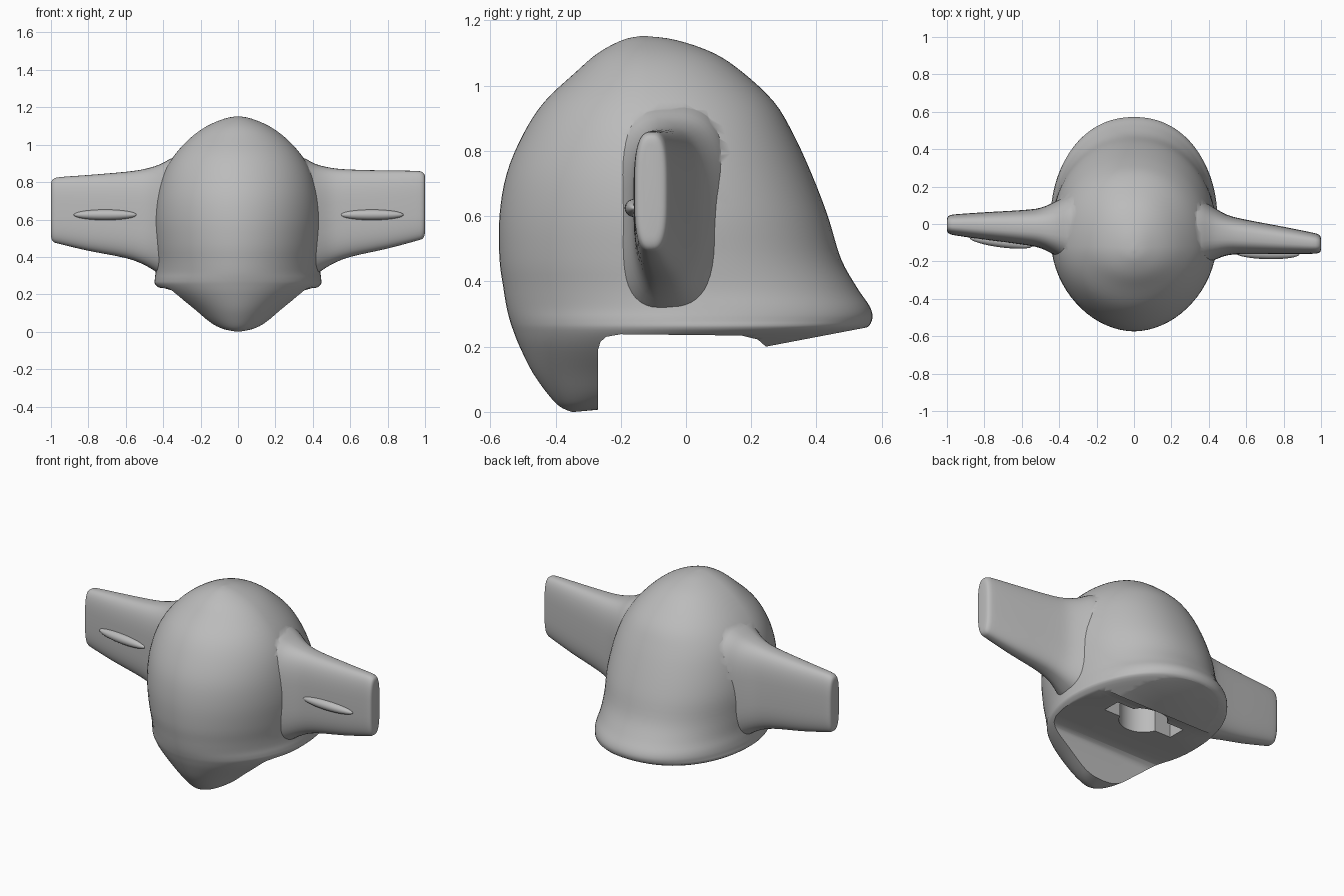
import bpy
import bmesh
import math
from mathutils import Vector

default = bpy.data.objects.get("Cube")
if default:
    bpy.data.objects.remove(default)

grey = bpy.data.materials.new("plain grey")
grey.use_nodes = True
grey.diffuse_color = (0.5, 0.5, 0.5, 1)
grey.node_tree.nodes["Principled BSDF"].inputs["Base Color"].default_value = grey.diffuse_color


def finish(name, bm):
    bmesh.ops.recalc_face_normals(bm, faces=bm.faces)
    mesh = bpy.data.meshes.new(name)
    bm.to_mesh(mesh)
    bm.free()
    mesh.materials.append(grey)
    obj = bpy.data.objects.new(name, mesh)
    bpy.context.collection.objects.link(obj)
    return obj


def loft(name, rings):
    """Skin a stack of closed rings and cap both ends."""
    bm = bmesh.new()
    loops = [[bm.verts.new(p) for p in ring] for ring in rings]
    for low, high in zip(loops, loops[1:]):
        n = len(low)
        for i in range(n):
            j = (i + 1) % n
            bm.faces.new((low[i], low[j], high[j], high[i]))
    bm.faces.new(loops[0])
    bm.faces.new(loops[-1])
    return finish(name, bm)


def smooth_rows(rows, steps):
    """Catmull-Rom interpolation through the section rows."""
    pts = [Vector(r) for r in rows]
    out = []
    for i in range(len(pts) - 1):
        b, c = pts[i], pts[i + 1]
        a, d = pts[max(i - 1, 0)], pts[min(i + 2, len(pts) - 1)]
        for s in range(steps):
            t = s / steps
            out.append(b + t * (c - a) / 2
                       + t * t * (a - 2.5 * b + 2 * c - d / 2)
                       + t ** 3 * (1.5 * (b - c) + (d - a) / 2))
    return out + [pts[-1]]


def power(value, n):
    return math.copysign(abs(value) ** (2 / n), value)


def boolean(target, tool, operation):
    mod = target.modifiers.new(operation.lower(), 'BOOLEAN')
    mod.object = tool
    mod.operation = operation
    mod.solver = 'EXACT'
    bpy.context.view_layer.objects.active = target
    bpy.ops.object.modifier_apply(modifier=mod.name)
    bpy.data.objects.remove(tool)


def smooth(obj, degrees):
    bpy.ops.object.select_all(action='DESELECT')
    obj.select_set(True)
    bpy.context.view_layer.objects.active = obj
    bpy.ops.object.shade_smooth_by_angle(angle=math.radians(degrees))


# Shell sections: height, half width, front, widest point, back
shell_rows = [
    (0, .005, -.35, -.345, -.34),
    (.015, .08, -.385, -.3, -.2),
    (.05, .15, -.42, -.24, 0),
    (.12, .25, -.47, -.16, .2),
    (.2, .37, -.51, -.08, .42),
    (.25, .44, -.53, 0, .54),
    (.28, .445, -.54, 0, .57),
    (.32, .44, -.55, 0, .565),
    (.38, .435, -.56, -.03, .525),
    (.47, .44, -.572, -.06, .475),
    (.6, .445, -.572, -.08, .435),
    (.73, .43, -.55, -.1, .385),
    (.85, .395, -.5, -.11, .33),
    (.95, .335, -.435, -.12, .27),
    (1.04, .25, -.34, -.12, .175),
    (1.1, .165, -.27, -.12, .085),
    (1.14, .07, -.195, -.125, -.03),
    (1.152, .005, -.14, -.13, -.12),
]


def shell_ring(row, count=72):
    z, half, front, middle, back = row
    ring = []
    for i in range(count):
        a = math.tau * i / count
        c, s = math.cos(a), math.sin(a)
        n = 2.15 if s > 0 else 1.92     # rounder rear, faint ridge in front
        reach = back - middle if s > 0 else middle - front
        ring.append((half * power(c, n), middle + reach * power(s, n), z))
    return ring


shell = loft("helmet_shell", [shell_ring(r) for r in smooth_rows(shell_rows, 4)])

# Side fin sections: distance out, half thickness, bottom, top
fin_rows = [
    (.3, .2, .24, .95),
    (.36, .18, .28, .925),
    (.42, .145, .31, .895),
    (.5, .108, .36, .876),
    (.6, .092, .4, .867),
    (.8, .073, .445, .862),
    (.95, .057, .485, .86),
    (.985, .05, .497, .853),
    (.997, .04, .515, .84),
    (1, .025, .54, .82),
]


def fin(name, side, root_y, tip_y, drop, count=48):
    rings = []
    for x, thick, low, high in smooth_rows(fin_rows, 3):
        t = max(0, (x - .4) / .6)
        y = root_y + (tip_y - root_y) * t
        low, high = low - drop * t / 2, high - drop * t
        mid, half = (low + high) / 2, (high - low) / 2
        rings.append([(side * x,
                       y + thick * power(math.cos(math.tau * i / count), 2.8),
                       mid + half * power(math.sin(math.tau * i / count), 3.2))
                      for i in range(count)])
    return loft(name, rings)


boolean(shell, fin("left_fin", 1, -.05, -.107, 0), 'UNION')
boolean(shell, fin("right_fin", -1, -.025, -.003, .036), 'UNION')

# Underside cut: upright wall behind the chin, flat sole, sloping rear lip
under = [(-.27, -.2), (-.27, .19), (-.262, .215), (-.245, .23), (-.2, .238),
         (.17, .234), (.22, .222), (.245, .2), (.56, .26), (.8, .3), (.8, -.2)]
boolean(shell, loft("under_cutter", [[(x, y, z) for y, z in under] for x in (-.8, .8)]),
        'DIFFERENCE')

# Mounting socket: a round hole crossed by a straight slot
hole = [(.135 * math.cos(math.tau * i / 40), .08 + .135 * math.sin(math.tau * i / 40))
        for i in range(40)]
slot = [(-.235, .03), (.235, .03), (.235, .14), (-.235, .14)]
for outline in (hole, slot):
    boolean(shell, loft("socket_cutter", [[(x, y, z) for x, y in outline] for z in (.1, .5)]),
            'DIFFERENCE')
smooth(shell, 35)

# Slim raised ridge on the front of each fin
for name, x, y, turn in (("left_ridge", .715, -.158, -.02), ("right_ridge", -.71, -.095, -.13)):
    bm = bmesh.new()
    bmesh.ops.create_uvsphere(bm, u_segments=32, v_segments=16, radius=1)
    ridge = finish(name, bm)
    ridge.scale = (.17, .03, .028)
    ridge.rotation_euler.z = turn
    ridge.location = (x, y, .625)
    smooth(ridge, 60)
